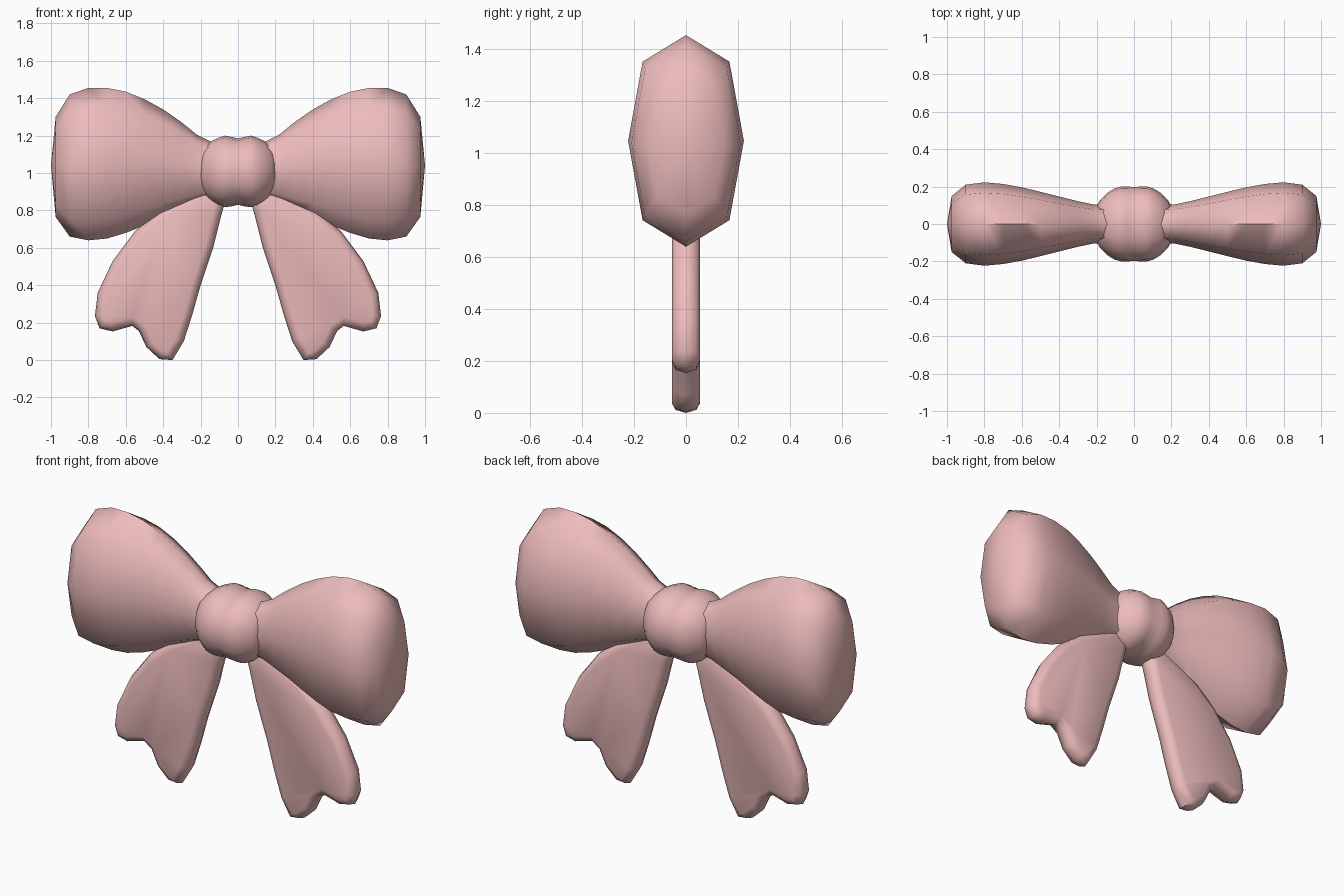
import bpy, bmesh, math
from mathutils import Vector

if "Cube" in bpy.data.objects:
    bpy.data.objects.remove(bpy.data.objects["Cube"])

pink = bpy.data.materials.new("pink")
pink.diffuse_color = (0.85, 0.5, 0.5, 1)
pink.use_nodes = True
pink.node_tree.nodes["Principled BSDF"].inputs["Base Color"].default_value = pink.diffuse_color


def skin(name, rings, poles=(None, None), angle=60):
    """Join equal-length rings of points into a closed skin; ends are ngons or poles."""
    bm = bmesh.new()
    vr = [[bm.verts.new(p) for p in r] for r in rings]
    n = len(vr[0])
    for a, b in zip(vr, vr[1:]):
        for i in range(n):
            bm.faces.new((a[i], a[(i + 1) % n], b[(i + 1) % n], b[i]))
    for r, pole in ((vr[0], poles[0]), (vr[-1], poles[1])):
        if pole is None:
            bm.faces.new(r)
        else:
            c = bm.verts.new(pole)
            for i in range(n):
                bm.faces.new((r[i], r[(i + 1) % n], c))
    bmesh.ops.recalc_face_normals(bm, faces=bm.faces)
    me = bpy.data.meshes.new(name)
    bm.to_mesh(me)
    bm.free()
    me.materials.append(pink)
    ob = bpy.data.objects.new(name, me)
    bpy.context.collection.objects.link(ob)
    bpy.ops.object.select_all(action='DESELECT')
    ob.select_set(True)
    bpy.context.view_layer.objects.active = ob
    bpy.ops.object.shade_smooth_by_angle(angle=math.radians(angle))
    return ob


def section(x, hy, top, bot, sides, square=1.0):
    """Oval section across x; square > 1 pushes the diagonals outward."""
    c, h = (top + bot) / 2, (top - bot) / 2
    pts = []
    for i in range(sides):
        a = 2 * math.pi * i / sides
        k = 1 + (square - 1) * abs(math.sin(2 * a))
        pts.append((x, hy * k * math.sin(a), c + h * k * math.cos(a)))
    return pts


# Bow loops: x, half depth, top z, bottom z
LOOP = [(0.08, 0.10, 1.15, 0.87), (0.15, 0.10, 1.17, 0.86), (0.22, 0.105, 1.205, 0.84),
        (0.30, 0.122, 1.27, 0.805), (0.40, 0.147, 1.34, 0.765), (0.50, 0.172, 1.395, 0.72),
        (0.60, 0.196, 1.435, 0.68), (0.70, 0.214, 1.455, 0.65), (0.80, 0.223, 1.455, 0.64),
        (0.90, 0.21, 1.42, 0.66), (0.975, 0.15, 1.30, 0.765)]

# Tail outline: x, z
TAIL = [(0.06, 0.88), (0.09, 0.77), (0.13, 0.61), (0.20, 0.40), (0.245, 0.24), (0.29, 0.10),
        (0.35, 0.0), (0.42, 0.005), (0.49, 0.07), (0.53, 0.155), (0.565, 0.183), (0.67, 0.153),
        (0.74, 0.17), (0.765, 0.235), (0.75, 0.36), (0.67, 0.53), (0.55, 0.69), (0.42, 0.80),
        (0.20, 0.92), (0.10, 0.93)]


def inset(pts, d):
    """Offset a counter-clockwise outline inward."""
    out = []
    for i, p in enumerate(pts):
        t = Vector(pts[(i + 1) % len(pts)]) - Vector(pts[i - 1])
        t.normalize()
        out.append((p[0] - t.y * d, p[1] + t.x * d))
    return out


for side, s in (("right", 1), ("left", -1)):
    skin(f"{side}_loop", [section(s * x, hy, t, b, 8, 1.06) for x, hy, t, b in LOOP],
         (None, (s * 1.0, 0, 1.04)))
    layers = [(-0.054, 0.045), (-0.04, 0.014), (0, 0), (0.04, 0.014), (0.054, 0.045)]
    skin(f"{side}_tail", [[(s * x, y, z) for x, z in inset(TAIL, d)] for y, d in layers])

# Centre knot: x, half depth, top z, bottom z, gathered at the middle
KNOT = [(0.20, 0.095, 1.10, 0.92), (0.18, 0.13, 1.14, 0.88), (0.14, 0.168, 1.172, 0.845),
        (0.105, 0.19, 1.188, 0.825), (0.07, 0.2, 1.20, 0.817), (0.035, 0.2, 1.193, 0.822)]
rings = [(-x, h, t, b) for x, h, t, b in KNOT] + [(0, 0.198, 1.185, 0.83)] + KNOT[::-1]
skin("knot", [section(*r, 16, 1.03) for r in rings])
